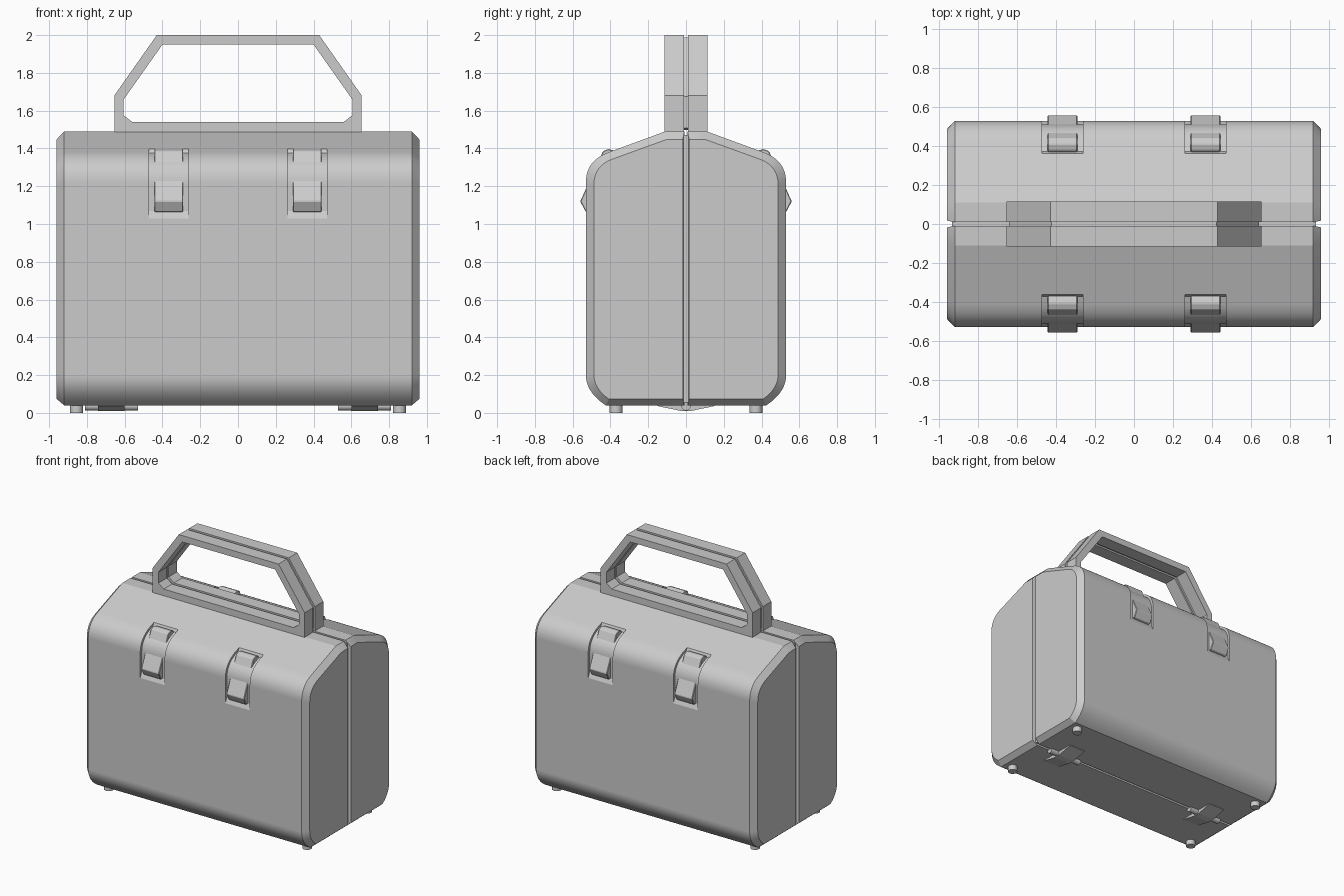
import bpy, bmesh
from mathutils import Vector

if "Cube" in bpy.data.objects:
    bpy.data.objects.remove(bpy.data.objects["Cube"])


def make_object(name, bm, smooth=False):
    bmesh.ops.recalc_face_normals(bm, faces=bm.faces[:])
    mesh = bpy.data.meshes.new(name)
    bm.to_mesh(mesh)
    bm.free()
    obj = bpy.data.objects.new(name, mesh)
    bpy.context.collection.objects.link(obj)
    if smooth:
        shade(obj)
    return obj


def select(obj):
    bpy.ops.object.select_all(action='DESELECT')
    obj.select_set(True)
    bpy.context.view_layer.objects.active = obj


def shade(obj):
    select(obj)
    bpy.ops.object.shade_smooth_by_angle(angle=0.27)


def loft(name, rings):
    """Skin a list of equal-length closed rings and cap both ends."""
    bm = bmesh.new()
    vs = [[bm.verts.new(p) for p in r] for r in rings]
    n = len(rings[0])
    for a, b in zip(vs, vs[1:]):
        for i in range(n):
            j = (i + 1) % n
            bm.faces.new((a[i], a[j], b[j], b[i]))
    bm.faces.new(vs[0])
    bm.faces.new(vs[-1])
    return make_object(name, bm)


def x_ring(profile, x, side=1):
    return [(x, side * y, z) for y, z in profile]


def frame(name, outer, inner, y0, y1):
    """Flat ring between two XZ loops, extruded from y0 to y1."""
    bm = bmesh.new()
    loops = [[bm.verts.new((x, y, z)) for x, z in pts]
             for pts, y in ((outer, y0), (inner, y0), (inner, y1), (outer, y1))]
    n = len(outer)
    for k in range(4):
        a, b = loops[k], loops[(k + 1) % 4]
        for i in range(n):
            j = (i + 1) % n
            bm.faces.new((a[i], a[j], b[j], b[i]))
    return make_object(name, bm)


def curve(p0, c, p1, n=12):
    p0, c, p1 = Vector(p0), Vector(c), Vector(p1)
    return [tuple(p0 * (1 - t) ** 2 + c * 2 * t * (1 - t) + p1 * t * t)
            for t in (i / n for i in range(n + 1))]


def half_profile(seam, d):
    """Half of the case section, pulled in by d."""
    return ([(seam, 1.49 - d), (0.11 - d * 0.2, 1.49 - d)]
            + curve((0.41 - d * 0.4, 1.38 - d * 0.9), (0.53 - d, 1.336 - d * 0.7), (0.53 - d, 1.22 - d * 0.4))
            + curve((0.53 - d, 0.20 + d * 0.2), (0.53 - d, 0.11 + d * 0.4), (0.425 - d * 0.4, 0.04 + d * 0.8))
            + [(seam, 0.04 + d * 0.8)])


def cylinder(name, r, depth, loc, axis='Z', segs=20):
    rot = (0, 1.570796, 0) if axis == 'X' else (0, 0, 0)
    bpy.ops.mesh.primitive_cylinder_add(vertices=segs, radius=r, depth=depth,
                                        location=loc, rotation=rot)
    obj = bpy.context.object
    obj.name = name
    select(obj)
    bpy.ops.object.shade_smooth_by_angle(angle=0.6)


LATCH_X = 0.367
# slanted cut that leaves a flat latch seat in the rounded shoulder
SEAT = [(0.343, 1.437), (0.547, 0.993), (0.8, 0.993), (0.8, 1.437)]
LATCH = [(0.36, 1.36), (0.378, 1.388), (0.41, 1.397), (0.44, 1.385),
         (0.56, 1.12), (0.532, 1.066), (0.48, 1.06)]

for side, label in ((-1, "front"), (1, "back")):
    # case half with chamfered ends
    outer, inner = half_profile(0.009, 0), half_profile(0.017, 0.042)
    shell = loft(label + "_shell", [x_ring(inner, -0.96, side), x_ring(outer, -0.92, side),
                                    x_ring(outer, 0.92, side), x_ring(inner, 0.96, side)])
    # latch seats
    for sx in (-1, 1):
        cx = sx * LATCH_X
        cutter = loft("seat_cutter", [x_ring(SEAT, cx - 0.105, side), x_ring(SEAT, cx + 0.105, side)])
        cutter.hide_render = True
        mod = shell.modifiers.new("seat", 'BOOLEAN')
        mod.operation, mod.solver, mod.object = 'DIFFERENCE', 'EXACT', cutter
        select(shell)
        bpy.ops.object.modifier_apply(modifier=mod.name)
        bpy.data.objects.remove(cutter)
    shade(shell)
    shell.modifiers.new("normals", 'WEIGHTED_NORMAL').keep_sharp = True

    # latches
    for sx, end in ((-1, "left"), (1, "right")):
        cx = sx * LATCH_X
        latch = loft(f"{label}_{end}_latch", [x_ring(LATCH, cx - 0.076, side),
                                              x_ring(LATCH, cx + 0.076, side)])
        bev = latch.modifiers.new("bevel", 'BEVEL')
        bev.width, bev.segments, bev.limit_method = 0.004, 1, 'ANGLE'
        # feet
        cylinder(f"{label}_{end}_foot", 0.034, 0.05, (sx * 0.855, side * 0.37, 0.025))

# inner core closing the seam
core = half_profile(0, 0.018)[1:-1]
core_ring = core + [(-y, z) for y, z in reversed(core)]
loft("seam_core", [x_ring(core_ring, -0.935), x_ring(core_ring, 0.935)])

# handle: two frames with a recessed core
right_out = [(0.43, 2.0), (0.655, 1.68), (0.655, 1.485), (0.56, 1.485)]
right_in = [(0.40, 1.95), (0.605, 1.66), (0.605, 1.575), (0.56, 1.54)]


def mirror_loop(pts):
    return pts + [(-x, z) for x, z in reversed(pts)]


def blend(a, b, t):
    return [tuple(Vector(p).lerp(Vector(q), t)) for p, q in zip(a, b)]


h_out, h_in = mirror_loop(right_out), mirror_loop(right_in)
frame("front_handle", h_out, h_in, -0.115, -0.011)
frame("back_handle", h_out, h_in, 0.011, 0.115)
frame("handle_core", blend(h_out, h_in, 0.25), blend(h_out, h_in, 0.75), -0.02, 0.02)

# hinges underneath: barrel plus tapered leaves
LEAF = [(-0.15, 0.045), (-0.15, 0.036), (-0.025, 0.01), (0.025, 0.01), (0.15, 0.036), (0.15, 0.045)]
for sx, end in ((-1, "left"), (1, "right")):
    cx = sx * 0.67
    cylinder(end + "_hinge_barrel", 0.025, 0.28, (cx, 0, 0.037), 'X', 12)
    loft(end + "_hinge_leaf", [x_ring(LEAF, cx - 0.07), x_ring(LEAF, cx + 0.07)])
